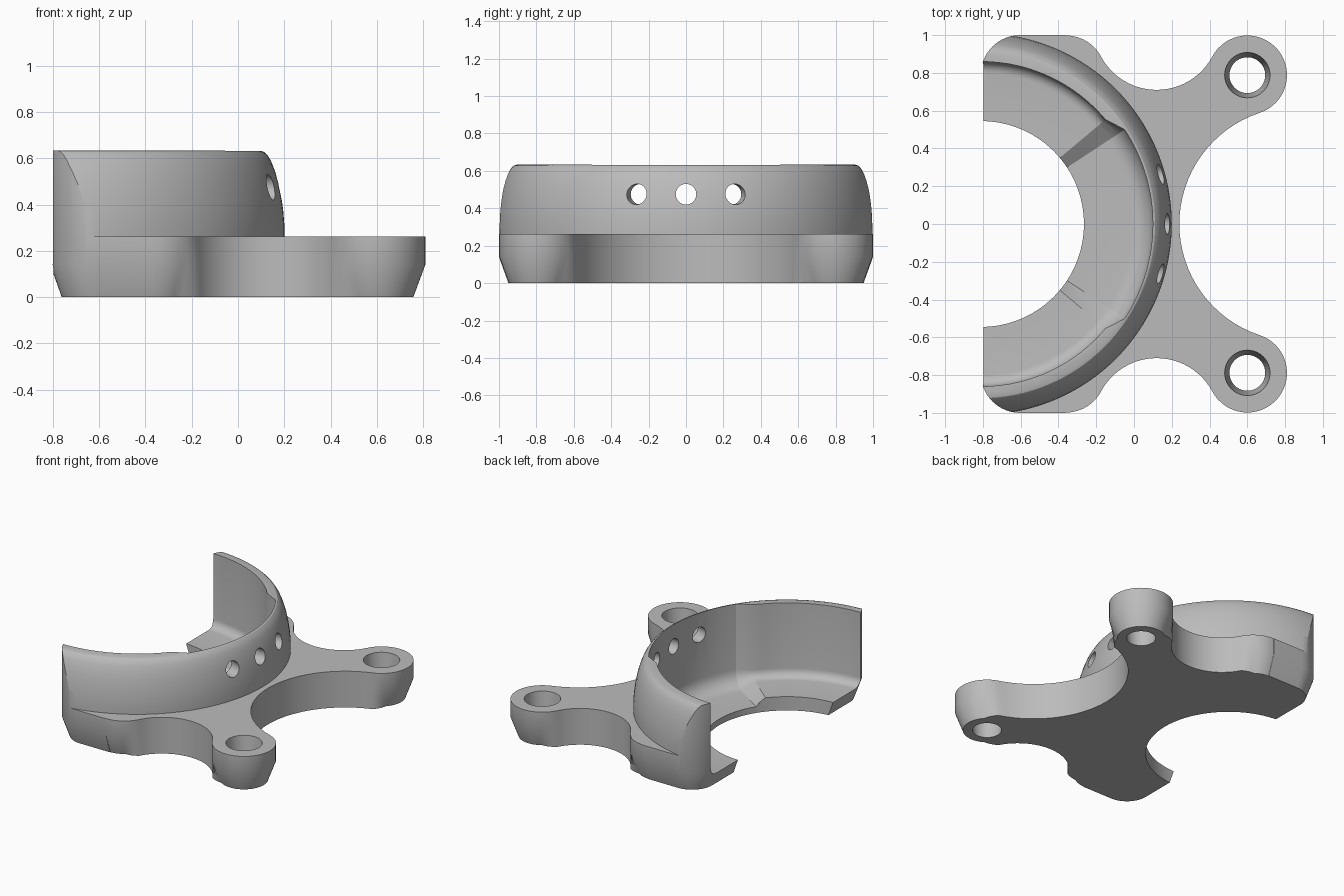
import bpy, bmesh, math
from mathutils import Vector

if "Cube" in bpy.data.objects:
    bpy.data.objects.remove(bpy.data.objects["Cube"])

CX = -0.81                      # axis of the curved wall
LY, LR = 0.788, 0.21            # lobe centre height and radius
rad = math.radians


def loft(name, rings, closed=False):
    """Skin matching point rings; cap the ends unless the rings form a loop."""
    bm = bmesh.new()
    vs = [[bm.verts.new(p) for p in r] for r in rings]
    n = len(vs[0])
    for i in range(len(vs) if closed else len(vs) - 1):
        a, b = vs[i], vs[(i + 1) % len(vs)]
        for j in range(n):
            k = (j + 1) % n
            bm.faces.new((a[j], a[k], b[k], b[j]))
    if not closed:
        bm.faces.new(vs[0])
        bm.faces.new(vs[-1])
    bmesh.ops.recalc_face_normals(bm, faces=bm.faces)
    me = bpy.data.meshes.new(name)
    bm.to_mesh(me)
    bm.free()
    ob = bpy.data.objects.new(name, me)
    bpy.context.collection.objects.link(ob)
    return ob


def circle(cx, cy, z, r, n):
    return [(cx + r * math.cos(2 * math.pi * i / n),
             cy + r * math.sin(2 * math.pi * i / n), z) for i in range(n)]


def arc(cx, cy, r, a0, a1, n):
    return [(cx + r * math.cos(a0 + (a1 - a0) * i / n),
             cy + r * math.sin(a0 + (a1 - a0) * i / n)) for i in range(n + 1)]


def combine(target, tool, op):
    m = target.modifiers.new(op, 'BOOLEAN')
    m.operation, m.object, m.solver = op, tool, 'EXACT'
    bpy.context.view_layer.objects.active = target
    bpy.ops.object.modifier_apply(modifier=m.name)
    bpy.data.objects.remove(tool, do_unlink=True)


def mirrored(half):
    return half + [(x, -y) for x, y in reversed(half) if abs(y) > 1e-5]


# Plate outline: tangent lobes and hollows, upper half
k = LY - 0.71
r1 = (0.48 ** 2 + k * k - LR ** 2) / (2 * (LR + k))
r2 = (0.36 ** 2 + LY ** 2 - LR ** 2) / (2 * (LR + 0.36))
a1 = math.atan2(0.71 + r1 - LY, 0.48)
a2 = math.atan2(-LY, 0.24 + r2 - 0.6)


def outline(inset):
    def lobe(cx, a0, a1, n, fade_start):
        pts = []
        for i, (x, y) in enumerate(arc(cx, LY, LR, a0, a1, n)):
            f = min(1, (n - i) / 4, i / 4 if fade_start else 1)
            s = 1 - f * inset / LR
            pts.append((cx + (x - cx) * s, LY + (y - LY) * s))
        return pts
    half = [(-0.95, 1.1), (-0.36, 1.1)]
    half += lobe(-0.36, math.pi / 2, a1, 10, False)
    half += arc(0.12, 0.71 + r1, r1, math.pi + a1, 2 * math.pi - a1, 24)[1:-1]
    half += lobe(0.6, math.pi - a1, a2, 32, True)
    half += arc(0.24 + r2, 0, r2, math.pi + a2, math.pi, 16)[1:]
    return mirrored(half)


body = loft("bracket_body", [[(x, y, z) for x, y in outline(d)]
                             for z, d in ((0, 0.052), (0.14, 0), (0.263, 0))])

# Curved wall, rounded over at the top
profile = [(1.01, 0.1), (1.01, 0.32), (1.005, 0.38), (0.996, 0.44), (0.985, 0.495),
           (0.97, 0.545), (0.953, 0.588), (0.938, 0.613), (0.922, 0.628), (0.905, 0.633)]
combine(body, loft("wall", [circle(CX, 0, z, r, 128) for r, z in profile]), 'UNION')


# Stepped bowl: the middle sector is wider and deeper than the ends
def bowl_section(a):
    d = abs(math.degrees(a))
    t = max(0, min(1, (40 - d) / 6.7))
    r, floor, f = 0.86 + 0.05 * t, 0.1 - 0.055 * t, 0.06 + 0.05 * t
    pts = [(0.3, 0.8), (0.3, floor)]
    pts += [(r - f + f * math.sin(rad(b)), floor + f - f * math.cos(rad(b)))
            for b in range(0, 91, 15)]
    pts.append((r, 0.8))
    return [(CX + q * math.cos(a), q * math.sin(a), z) for q, z in pts]


half_angles = [0, 5, 10, 15, 20, 25, 29, 33.3, 40] + list(range(44, 180, 4))
angles = [-a for a in reversed(half_angles[1:])] + half_angles
combine(body, loft("bowl", [bowl_section(rad(a)) for a in angles], True), 'DIFFERENCE')

# Central bore
combine(body, loft("bore", [circle(CX, 0, z, 0.545, 96) for z in (-0.1, 0.9)]), 'DIFFERENCE')

# Tapered holes in the two lobes
for s in (1, -1):
    combine(body, loft("lobe_hole", [circle(0.6, s * LY, z, r, 40) for z, r in
                                     ((-0.05, 0.09), (0.313, 0.125))]), 'DIFFERENCE')

# Three radial holes through the wall
for a in (-15.5, 0, 15.5):
    u = Vector((math.cos(rad(a)), math.sin(rad(a)), 0))
    v = Vector((-u.y, u.x, 0))
    rings = [[Vector((CX, 0, 0.475)) + u * q + v * x + Vector((0, 0, y))
              for x, y, _ in circle(0, 0, 0, 0.055, 32)] for q in (0.75, 1.15)]
    combine(body, loft("wall_hole", rings), 'DIFFERENCE')


# Rounded, tapered trim of the open side
def trim(z, d):
    half = arc(-0.602, 0.79, LR - d, math.pi, math.pi / 2, 16) + [(0.95, 1.0 - d)]
    return [(x, y, z) for x, y in mirrored(half)]


combine(body, loft("trim", [trim(-0.07, 0.075), trim(0.14, 0), trim(0.8, 0)]), 'INTERSECT')

# Material and shading
grey = bpy.data.materials.new("plain_grey")
grey.diffuse_color = (0.5, 0.5, 0.5, 1)
grey.use_nodes = True
grey.node_tree.nodes["Principled BSDF"].inputs["Base Color"].default_value = grey.diffuse_color
body.data.materials.clear()
body.data.materials.append(grey)
for p in body.data.polygons:
    p.material_index = 0
bpy.ops.object.select_all(action='DESELECT')
body.select_set(True)
bpy.context.view_layer.objects.active = body
bpy.ops.object.shade_smooth_by_angle(angle=rad(25))
